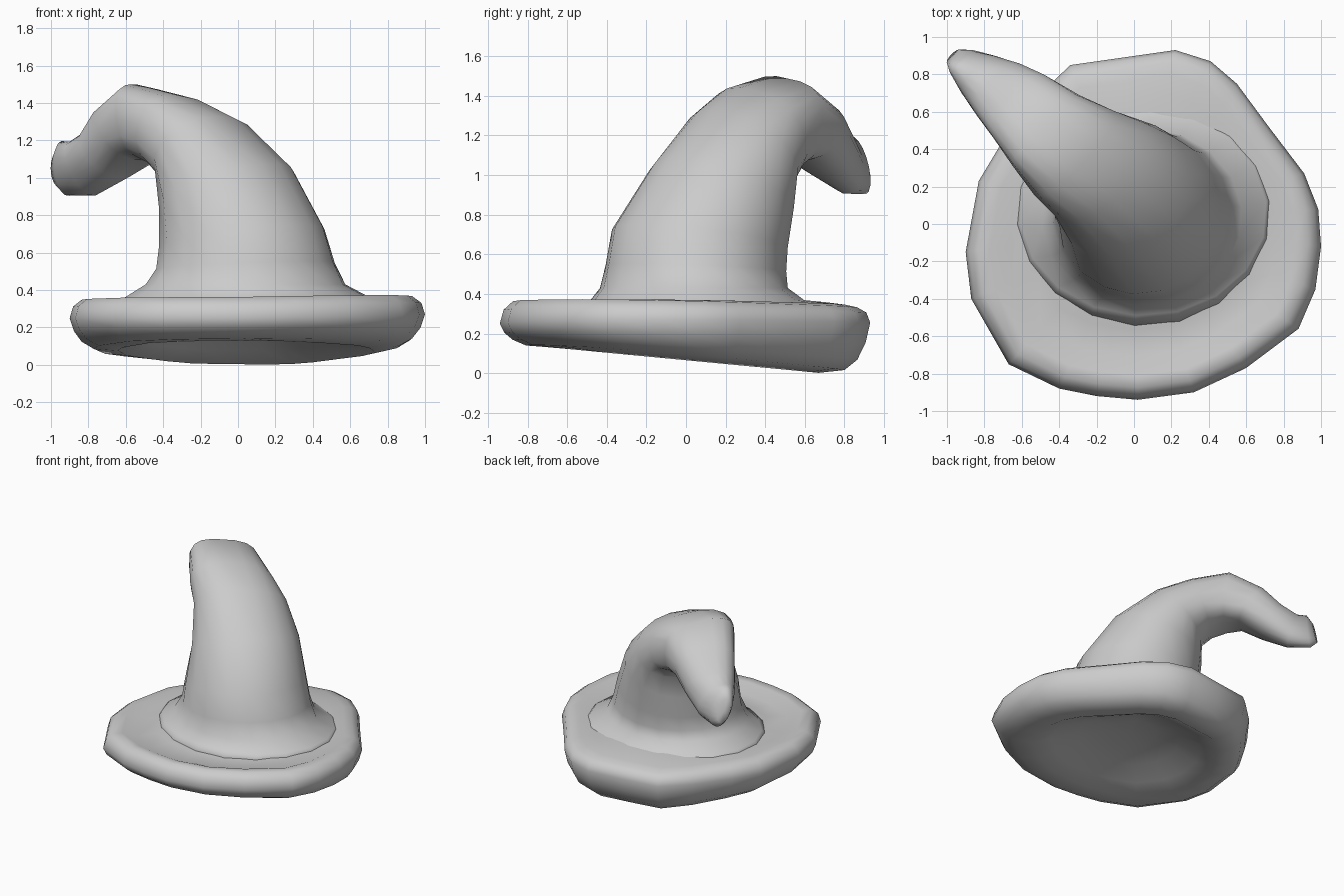
import bpy, bmesh, math
from mathutils import Vector


def loft(name, rings):
    """Skin a list of equal-length rings; both ends are capped."""
    bm = bmesh.new()
    loops = [[bm.verts.new(p) for p in ring] for ring in rings]
    n = len(loops[0])
    for a, b in zip(loops, loops[1:]):
        for i in range(n):
            j = (i + 1) % n
            bm.faces.new((a[i], a[j], b[j], b[i]))
    for ring in (loops[0], loops[-1]):
        c = sum((v.co for v in ring), Vector()) / n
        mid = bm.verts.new(c)
        for i in range(n):
            bm.faces.new((ring[i], ring[(i + 1) % n], mid))
    bmesh.ops.recalc_face_normals(bm, faces=bm.faces)
    me = bpy.data.meshes.new(name)
    bm.to_mesh(me)
    bm.free()
    for p in me.polygons:
        p.use_smooth = True
    ob = bpy.data.objects.new(name, me)
    bpy.context.collection.objects.link(ob)
    return ob


# Crown: tilted elliptical rings following the bend towards back left
D = Vector((-0.72, 0.69, 0)).normalized()   # bend direction
H = Vector((0.69, 0.72, 0)).normalized()    # across the bend
UP = Vector((0, 0, 1))
SEG = 18


def crown_ring(x, y, z, tilt, a, b, power=1.0, roll=0.0, widen=1.0):
    t = math.radians(tilt)
    outer = -D * math.cos(t) + UP * math.sin(t)
    ring = []
    for i in range(SEG):
        ang = 2 * math.pi * i / SEG
        c, s = math.cos(ang), math.sin(ang)
        c = math.copysign(abs(c) ** power, c)
        s = math.copysign(abs(s) ** power, s)
        off = H * (a * c) + outer * (b * s) - UP * (roll * a * c)
        off.x *= widen
        ring.append(Vector((x, y, z)) + off)
    return ring


# centre x, y, z, tilt, half width, half depth, squareness, roll, x stretch
crown = [
    (0.05, 0.06, 0.31, 0, 0.64, 0.64, 1, 0, 1.1),
    (0.05, 0.06, 0.36, 0, 0.55, 0.55, 1, 0, 1.2),
    (0.04, 0.04, 0.43, 0, 0.475, 0.475, 1, 0, 1.13),
    (0.04, 0.05, 0.53, 3, 0.455, 0.46, 1, 0, 1.05),
    (0.02, 0.07, 0.68, 9, 0.445, 0.45),
    (-0.06, 0.18, 0.93, 24, 0.395, 0.36),
    (-0.18, 0.29, 1.14, 48, 0.345, 0.25, 0.95, 0.1),
    (-0.32, 0.38, 1.235, 70, 0.31, 0.21, 0.8, 0.15),
    (-0.47, 0.50, 1.285, 97, 0.26, 0.205, 0.65, 0.16),
    (-0.60, 0.62, 1.225, 125, 0.22, 0.165, 0.75, 0.15),
    (-0.71, 0.71, 1.12, 125, 0.185, 0.145, 0.9, 0.15),
    (-0.83, 0.80, 1.05, 105, 0.135, 0.14, 1, 0.4),
    (-0.925, 0.87, 1.05, 84, 0.085, 0.135, 1, 0.7),
    (-0.965, 0.895, 1.04, 78, 0.05, 0.08, 1, 0.8),
]
loft("crown", [crown_ring(*r) for r in crown])

# Brim: uneven outline, rolled edge, hollow underside tilted down to the back
outline = [
    (1.0, -0.12), (0.985, 0.08), (0.91, 0.27), (0.72, 0.52), (0.55, 0.75),
    (0.41, 0.87), (0.22, 0.93), (-0.06, 0.89), (-0.34, 0.85), (-0.53, 0.67),
    (-0.71, 0.43), (-0.83, 0.23), (-0.9, -0.15), (-0.87, -0.4), (-0.67, -0.75),
    (-0.4, -0.88), (-0.2, -0.92), (0.02, -0.94), (0.32, -0.9), (0.6, -0.77),
    (0.88, -0.56), (0.97, -0.35),
]


def brim_ring(f, height, tilt):
    return [Vector((0.02 + (x - 0.02) * f, y * f, height - tilt * y * f
                    + (0.02 * max(0, x) if f > 0.8 else 0)))
            for x, y in outline]


# outline fraction, height, slope per unit y
profile = [
    (0.40, 0.36, -0.03), (0.60, 0.35, -0.04), (0.75, 0.338, -0.03), (0.86, 0.35, 0.01),
    (0.93, 0.345, 0.02), (0.98, 0.31, 0.01), (1.0, 0.25, 0.0), (0.975, 0.175, 0.03),
    (0.93, 0.115, 0.06), (0.86, 0.075, 0.08), (0.72, 0.065, 0.095),
    (0.58, 0.12, 0.08), (0.4, 0.19, 0.04), (0.2, 0.23, 0.0),
]
loft("brim", [brim_ring(*p) for p in profile])
